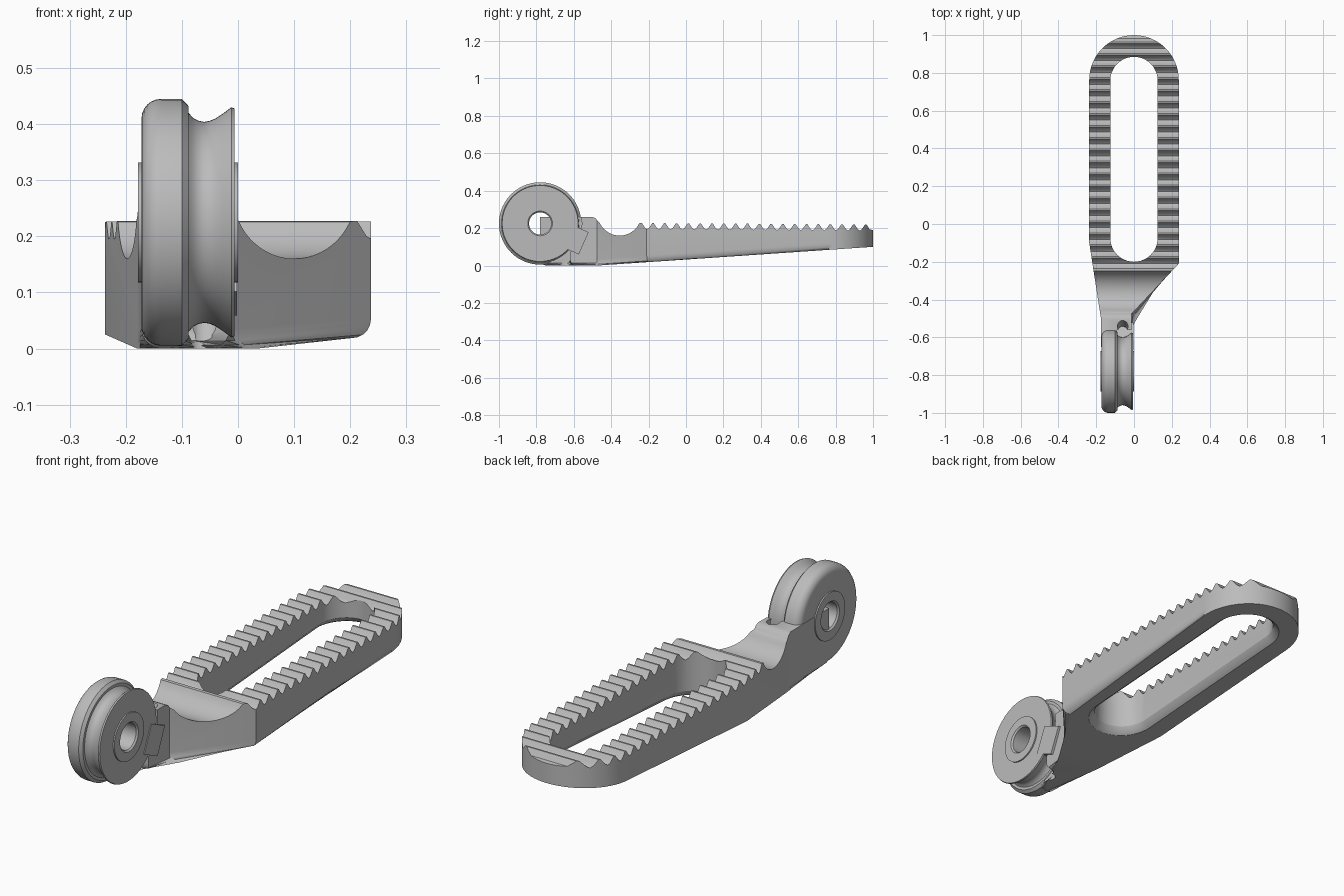
import bpy, bmesh, math
from mathutils import Matrix, Vector

cube = bpy.data.objects.get("Cube")
if cube:
    bpy.data.objects.remove(cube)

steel = bpy.data.materials.new("grey metal")
steel.use_nodes = True
GREY = (0.5, 0.5, 0.5, 1)
steel.diffuse_color = GREY
steel.node_tree.nodes["Principled BSDF"].inputs["Base Color"].default_value = GREY

AXLE = Vector((0, -0.78, 0.225))


def make(name, bm):
    bmesh.ops.recalc_face_normals(bm, faces=bm.faces[:])
    mesh = bpy.data.meshes.new(name)
    bm.to_mesh(mesh)
    bm.free()
    mesh.materials.append(steel)
    obj = bpy.data.objects.new(name, mesh)
    bpy.context.collection.objects.link(obj)
    return obj


def loft(rings, capped=True):
    """Skin a stack of equal point rings; uncapped stacks close on themselves."""
    bm = bmesh.new()
    loops = [[bm.verts.new(p) for p in ring] for ring in rings]
    pairs = list(zip(loops, loops[1:]))
    if capped:
        bm.faces.new(loops[0])
        bm.faces.new(loops[-1])
    else:
        pairs.append((loops[-1], loops[0]))
    for a, b in pairs:
        for i in range(len(a)):
            j = (i + 1) % len(a)
            bm.faces.new((a[i], a[j], b[j], b[i]))
    return bm


def arc(cx, cy, r, start, end, steps):
    angles = [math.radians(start + (end - start) * i / steps) for i in range(steps + 1)]
    return [(cx + r * math.cos(a), cy + r * math.sin(a)) for a in angles]


def slope(bm):
    """Tilt everything behind the neck upward."""
    for v in bm.verts:
        v.co.z += 0.068 * max(0, v.co.y + 0.47)


def cut(obj, cutter):
    cutter.hide_render = True
    mod = obj.modifiers.new("cut", 'BOOLEAN')
    mod.operation = 'DIFFERENCE'
    mod.solver = 'EXACT'
    mod.object = cutter
    bpy.context.view_layer.objects.active = obj
    bpy.ops.object.modifier_apply(modifier=mod.name)
    bpy.data.objects.remove(cutter)


def smooth(obj, angle=30):
    bpy.ops.object.select_all(action='DESELECT')
    obj.select_set(True)
    bpy.context.view_layer.objects.active = obj
    bpy.ops.object.shade_smooth_by_angle(angle=math.radians(angle))


# Pedal body: outline with a rounded lower rim
outline = [(-0.172, -0.78), (-0.09, -0.78), (-0.09, -0.62), (-0.015, -0.62),
           (-0.012, -0.475), (0.237, -0.21)]
outline += arc(0, 0.763, 0.237, 0, 180, 32) + [(-0.237, -0.1), (-0.175, -0.5)]
bm = loft([[(x, y, z) for x, y in outline] for z in (0, 0.5)])
rim = [e for e in bm.edges if all(v.co.z < 0.01 for v in e.verts)]
bmesh.ops.bevel(bm, geom=rim, offset=0.035, segments=5, profile=0.5,
                affect='EDGES', clamp_overlap=False)
bmesh.ops.bisect_plane(bm, geom=bm.verts[:] + bm.edges[:] + bm.faces[:],
                       plane_co=(0, -0.47, 0), plane_no=(0, 1, 0))
slope(bm)
body = make("pedal_body", bm)

# Long slot, flared at the underside
rings = []
for z, r in ((-0.1, 0.155), (0, 0.152), (0.01, 0.138), (0.03, 0.125), (0.6, 0.125)):
    stadium = arc(0, 0.76, r, 0, 180, 24) + arc(0, -0.075, r, 180, 360, 24)
    rings.append([(x, y, z) for x, y in stadium])
bm = loft(rings)
slope(bm)
cut(body, make("slot_cutter", bm))

# Top profile: neck block, round hollow, row of grip teeth
top = [(-1.1, 0.26), (-0.5, 0.26), (-0.483, 0.252), (-0.472, 0.237)]
top += arc(-0.355, 0.277, 0.117, 205, 334, 20)
TOOTH = [(-0.004, 0), (0.004, 0), (0.021, -0.026), (0.0316, -0.033), (0.042, -0.026)]
for k in range(20):
    y, z = -0.24 + 0.0632 * k, 0.227 - 0.0004 * k
    top += [(y + dy, z + dz) for dy, dz in TOOTH[:3 if k == 19 else 5]]
top += [(1.1, 0.17), (1.1, 0.7), (-1.1, 0.7)]
cut(body, make("top_cutter", loft([[(x, y, z) for y, z in top] for x in (-0.4, 0.4)])))

# Clearance for the grooved side of the wheel
ring = arc(AXLE.y, AXLE.z, 0.223, 0, 354.375, 63)
cut(body, make("wheel_cutter", loft([[(x, y, z) for y, z in ring] for x in (-0.089, 0.3)])))

# Slanted cable hole through the neck
tilt = Matrix.Rotation(math.radians(-24), 4, 'X')
seat = Matrix.Translation((-0.06, -0.595, 0.14)) @ tilt
bm = bmesh.new()
bmesh.ops.create_cone(bm, cap_ends=True, segments=24, radius1=0.028, radius2=0.028,
                      depth=0.5, matrix=seat)
cut(body, make("cable_cutter", bm))
smooth(body)

# Cable stop block sitting in the neck
bm = bmesh.new()
bmesh.ops.create_cube(bm, size=1, matrix=Matrix.Translation((-0.052, -0.595, 0.14)) @ tilt
                      @ Matrix.Diagonal((0.1, 0.105, 0.13, 1)))
make("cable_stop", bm)

# Wheel: rounded rim, cable groove, raised hub rings and axle hole
profile = [(-0.178, 0.066), (-0.178, 0.107), (-0.172, 0.107)]
profile += arc(-0.137, 0.185, 0.035, 180, 90, 6)
profile += [(-0.1, 0.22), (-0.088, 0.207), (-0.088, 0.195), (-0.08, 0.186), (-0.07, 0.181),
            (-0.06, 0.179), (-0.05, 0.181), (-0.04, 0.185), (-0.028, 0.193),
            (-0.012, 0.205), (-0.006, 0.203), (-0.006, 0.107), (0, 0.107),
            (0, 0.066), (-0.007, 0.059), (-0.171, 0.059)]
rings = []
for i in range(72):
    a = math.tau * i / 72
    rings.append([AXLE + Vector((x, r * math.cos(a), r * math.sin(a))) for x, r in profile])
smooth(make("cable_wheel", loft(rings, capped=False)))
